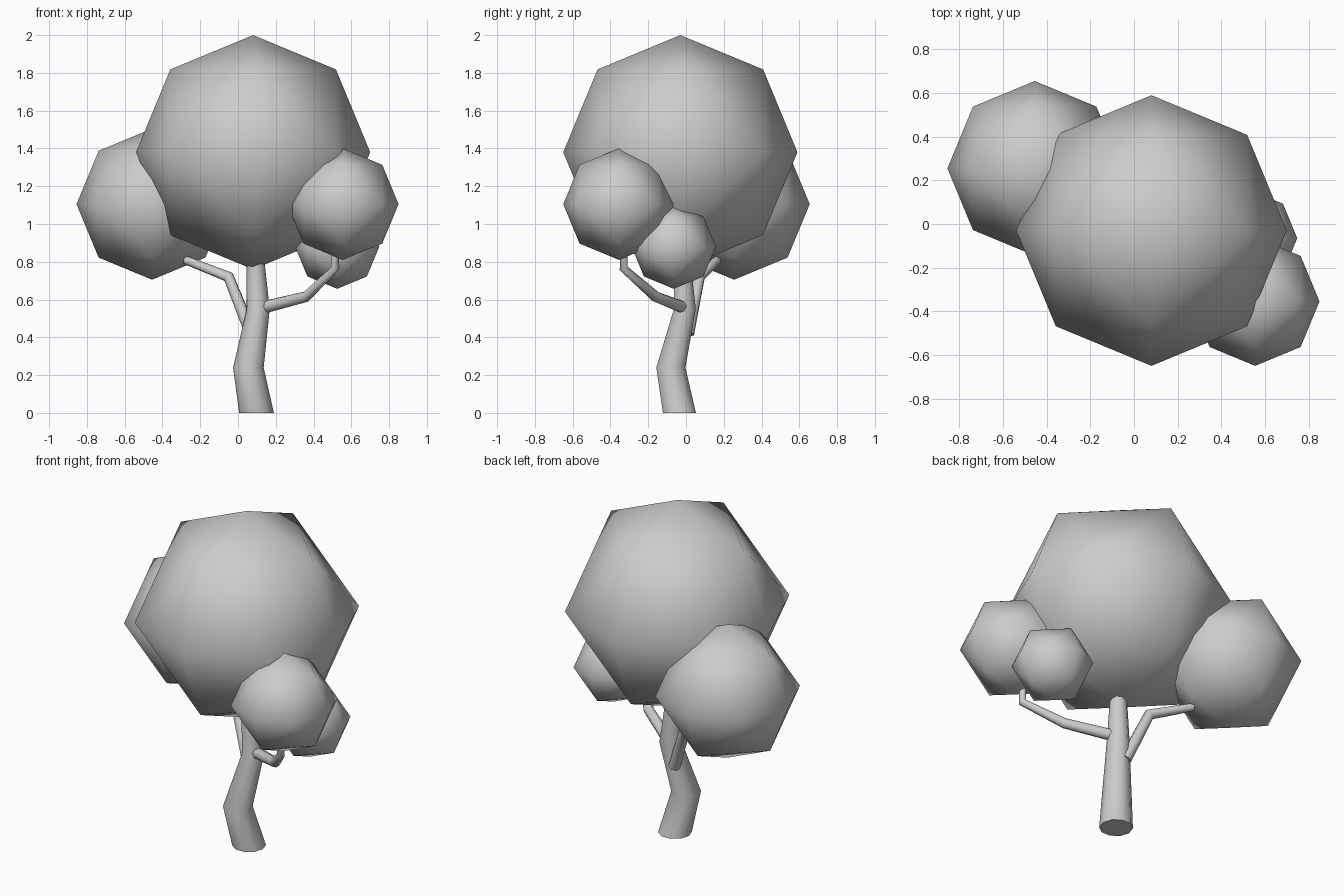
import bpy, bmesh, math
from itertools import product
from mathutils import Vector

if "Cube" in bpy.data.objects:
    bpy.data.objects.remove(bpy.data.objects["Cube"])


def finish(name, bm, angle):
    bmesh.ops.recalc_face_normals(bm, faces=bm.faces)
    mesh = bpy.data.meshes.new(name)
    bm.to_mesh(mesh)
    bm.free()
    obj = bpy.data.objects.new(name, mesh)
    bpy.context.collection.objects.link(obj)
    bpy.ops.object.select_all(action='DESELECT')
    obj.select_set(True)
    bpy.context.view_layer.objects.active = obj
    bpy.ops.object.shade_smooth_by_angle(angle=math.radians(angle))
    return obj


def foliage(name, center, radius):
    """Low-poly ball: an octahedron split once and rounded (18 points)."""
    bm = bmesh.new()
    for p in product((-1, 0, 1), repeat=3):
        if sum(map(abs, p)) in (1, 2):
            bm.verts.new(Vector(center) + Vector(p).normalized() * radius)
    bmesh.ops.convex_hull(bm, input=bm.verts[:])
    return finish(name, bm, 60)


def limb(name, path, sides, level=False):
    """Tapered tube through (x, y, z, radius) points; level keeps rings flat."""
    bm = bmesh.new()
    pts = [Vector(p[:3]) for p in path]
    rings = []
    for i, p in enumerate(pts):
        before = (p - pts[i - 1]).normalized() if i else Vector()
        after = (pts[i + 1] - p).normalized() if i < len(pts) - 1 else Vector()
        axis = Vector((0, 0, 1)) if level else (before + after).normalized()
        # a fixed side direction keeps neighbouring rings aligned
        u = Vector((1, 0, 0)) if level else axis.cross(Vector((0.55, 0.83, 0))).normalized()
        v = axis.cross(u)
        ring = []
        for k in range(sides):
            a = 2 * math.pi * k / sides
            ring.append(bm.verts.new(p + (u * math.cos(a) + v * math.sin(a)) * path[i][3]))
        rings.append(ring)
    for a, b in zip(rings, rings[1:]):
        for k in range(sides):
            n = (k + 1) % sides
            bm.faces.new((a[k], a[n], b[n], b[k]))
    bm.faces.new(rings[0])
    bm.faces.new(rings[-1])
    return finish(name, bm, 60)


# Leaf balls
foliage("crown_foliage", (0.08, -0.03, 1.38), 0.62)
foliage("left_foliage", (-0.455, 0.255, 1.105), 0.4)
foliage("right_foliage", (0.555, -0.355, 1.105), 0.295)
foliage("small_foliage", (0.525, -0.065, 0.88), 0.223)

# Crooked trunk
limb("trunk", [(0.098, -0.035, 0, 0.092), (0.055, -0.08, 0.24, 0.081),
               (0.107, -0.006, 0.55, 0.061), (0.092, -0.022, 0.82, 0.046)], 10, level=True)

# Branches
limb("left_branch", [(0.07, 0.01, 0.42, 0.034), (-0.05, 0.07, 0.72, 0.031),
                     (-0.28, 0.165, 0.81, 0.023)], 8)
limb("right_branch", [(0.14, -0.02, 0.56, 0.033), (0.36, -0.16, 0.615, 0.029),
                      (0.515, -0.33, 0.765, 0.023), (0.515, -0.33, 0.9, 0.019)], 8)
